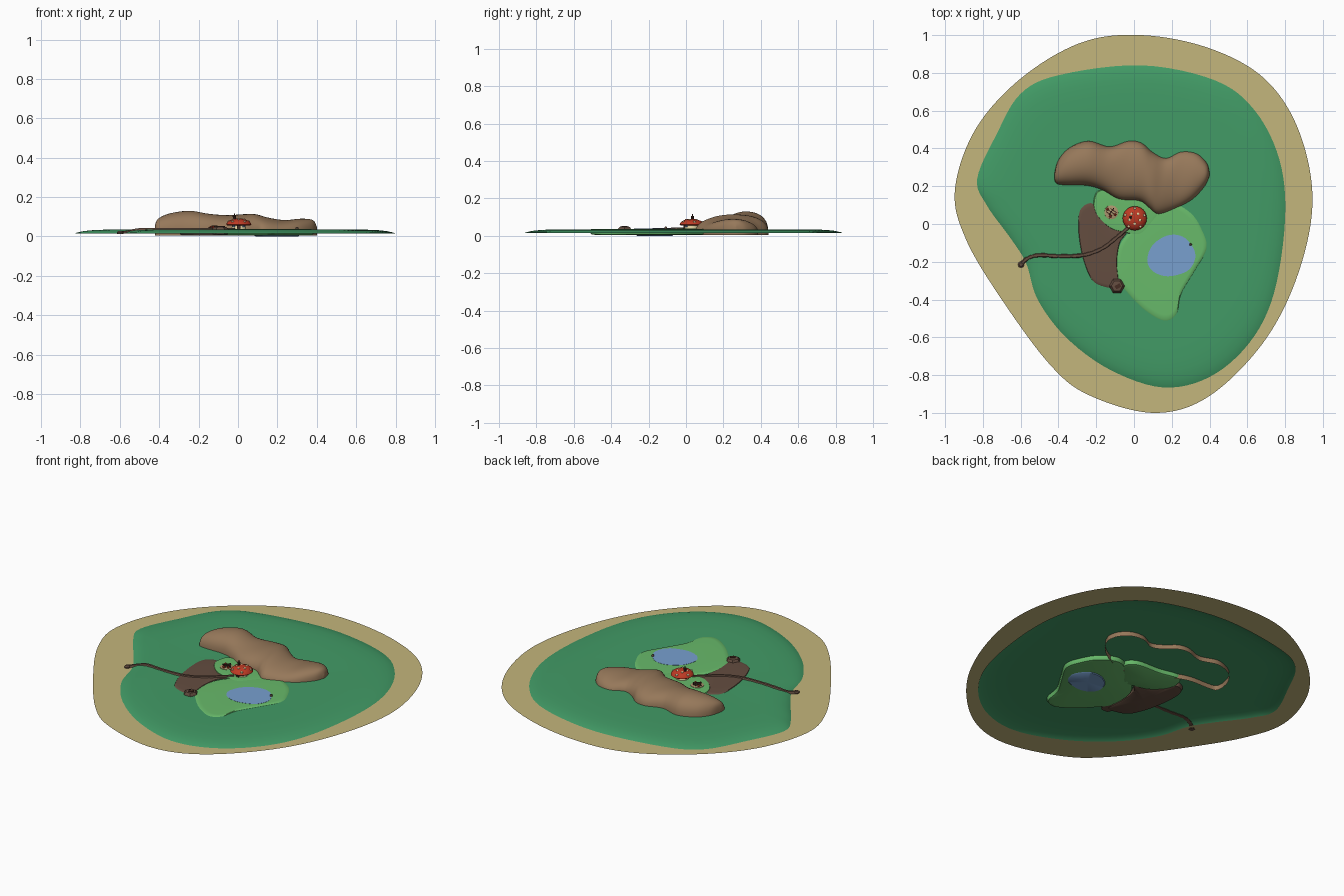
import bpy, bmesh, math
from mathutils import Vector, Matrix

if "Cube" in bpy.data.objects:
    bpy.data.objects.remove(bpy.data.objects["Cube"])


def material(name, r, g, b):
    m = bpy.data.materials.new(name)
    lin = [((c / 255 + 0.055) / 1.055) ** 2.4 for c in (r, g, b)]
    m.diffuse_color = (*lin, 1)
    m.use_nodes = True
    m.node_tree.nodes["Principled BSDF"].inputs["Base Color"].default_value = m.diffuse_color
    return m


SAND = material("sand", 196, 182, 124)
GRASS = material("grass_green", 66, 155, 102)
MEADOW = material("light_green", 104, 186, 106)
HILL = material("hill_brown", 150, 120, 90)
SOIL = material("soil_brown", 100, 77, 64)
WATER = material("water_blue", 120, 160, 207)
RED = material("cap_red", 190, 58, 36)
CREAM = material("cream", 226, 208, 160)
DARK = material("dark_wood", 70, 45, 35)
PLOT = material("plot_tan", 172, 150, 110)


def finish(name, bm, mat, angle=40):
    bmesh.ops.recalc_face_normals(bm, faces=bm.faces)
    me = bpy.data.meshes.new(name)
    bm.to_mesh(me)
    bm.free()
    me.materials.append(mat)
    me.shade_smooth()
    me.set_sharp_from_angle(angle=math.radians(angle))
    ob = bpy.data.objects.new(name, me)
    bpy.context.collection.objects.link(ob)
    return ob


def curve(pts, closed, n=6):
    """Catmull-Rom curve through points of any dimension."""
    pts = [Vector(p) for p in pts]
    k, out = len(pts), []
    get = (lambda i: pts[i % k]) if closed else (lambda i: pts[max(0, min(k - 1, i))])
    for i in range(k if closed else k - 1):
        a, b, c, d = get(i - 1), get(i), get(i + 1), get(i + 2)
        for j in range(n):
            t = j / n
            out.append(0.5 * (2 * b + (c - a) * t + (2 * a - 5 * b + 4 * c - d) * t * t
                              + (3 * b - a - 3 * c + d) * t ** 3))
    return out if closed else out + [pts[-1]]


def bridge(bm, a, b, closed=True):
    for i in range(len(a) if closed else len(a) - 1):
        j = (i + 1) % len(a)
        bm.faces.new((a[i], a[j], b[j], b[i]))


def slab(name, pts, levels, mat, centre, cap_start=True):
    """Stack of scaled copies of an outline, from (scale, z) levels, closed on top."""
    bm = bmesh.new()
    line, c = curve(pts, True), Vector(centre)
    rings = [[bm.verts.new((*(c + (p - c) * s), z)) for p in line] for s, z in levels]
    for a, b in zip(rings, rings[1:]):
        bridge(bm, a, b)
    tip = bm.verts.new((*c, levels[-1][1]))
    for i, v in enumerate(rings[-1]):
        bm.faces.new((v, rings[-1][(i + 1) % len(line)], tip))
    if cap_start:
        low = bm.verts.new((*c, levels[0][1]))
        for i, v in enumerate(rings[0]):
            bm.faces.new((v, low, rings[0][(i + 1) % len(line)]))
    return finish(name, bm, mat)


def lathe(name, profile, mat, at, seg=20):
    bm = bmesh.new()
    rings = [[bm.verts.new((at[0] + r * math.cos(i * math.tau / seg),
                            at[1] + r * math.sin(i * math.tau / seg), z))
              for i in range(seg)] for r, z in profile]
    for a, b in zip(rings, rings[1:]):
        bridge(bm, a, b)
    bm.faces.new(rings[0])
    bm.faces.new(rings[-1])
    return finish(name, bm, mat)


def box(name, at, size, mat, turn=0):
    bm = bmesh.new()
    bmesh.ops.create_cube(bm, size=1, matrix=Matrix.Translation(at)
                          @ Matrix.Rotation(turn, 4, 'Z') @ Matrix.Diagonal((*size, 1)))
    return finish(name, bm, mat)


# Ground outlines
shore = [(.04, 1), (-.28, .96), (-.6, .77), (-.84, .5), (-.948, .18), (-.89, -.08),
         (-.7, -.4), (-.44, -.75), (-.23, -.91), (.11, -1), (.4, -.91), (.69, -.62),
         (.87, -.26), (.945, .13), (.87, .5), (.69, .77), (.4, .93)]
lawn = [(.04, .84), (-.39, .79), (-.6, .69), (-.73, .47), (-.83, .24), (-.78, .1),
        (-.65, -.08), (-.57, -.21), (-.51, -.4), (-.36, -.6), (-.13, -.77), (.15, -.865),
        (.4, -.81), (.61, -.63), (.74, -.37), (.8, .03), (.77, .34), (.64, .6), (.43, .76)]

# Beach: flat ring between the shore and the lawn
bm = bmesh.new()
outer, inner = curve(shore, True, 19), curve(lawn, True, 17)
bridge(bm, [bm.verts.new((p.x, p.y, .014)) for p in outer],
       [bm.verts.new((p.x * .99, p.y * .99, .014)) for p in inner])
for f in bm.faces:
    f.normal_update()
finish("beach", bm, SAND)
beach = bpy.data.objects["beach"].data
if beach.polygons[0].normal.z < 0:
    beach.flip_normals()

# Lawn: thin open mound
slab("lawn", lawn, [(1, .014), (.985, .019), (.95, .026), (.9, .031), (.82, .034),
                    (.7, .034), (.5, .032), (.25, .032)], GRASS, (0, 0), False)

# Soil and meadow patches poking through the lawn
soil = [(-.22, .11), (-.275, .09), (-.295, .03), (-.29, -.08), (-.265, -.2), (-.22, -.3),
        (-.15, -.335), (-.085, -.33), (-.09, -.2), (-.075, -.1), (-.04, -.04),
        (-.12, -.02), (-.18, .04)]
meadow = [(.19, .11), (.3, .06), (.36, -.03), (.385, -.13), (.32, -.25), (.25, -.37),
          (.225, -.48), (.16, -.515), (.06, -.46), (-.03, -.37), (-.085, -.29),
          (-.09, -.16), (-.05, -.07), (.06, .03)]
yard = [(-.18, .18), (-.215, .12), (-.2, .05), (-.13, -.02), (-.05, -.045), (.03, -.055),
        (.08, -.01), (.15, .09), (.1, .15), (-.05, .16)]
for name, pts, mat, c, top in (("soil_patch", soil, SOIL, (-.18, -.13), .036),
                               ("meadow", meadow, MEADOW, (.15, -.17), .037),
                               ("yard", yard, MEADOW, (-.05, .05), .038)):
    slab(name, pts, [(.9, .004), (.97, .008), (1, .02), (1, .031), (.97, top - .001),
                     (.9, top), (.5, top)], mat, c)

# Pond
pond = [(.07, -.19), (.1, -.11), (.18, -.06), (.26, -.068), (.315, -.13), (.322, -.19),
        (.28, -.25), (.18, -.277), (.1, -.25)]
slab("pond", pond, [(.85, 0), (.97, .012), (1, .025), (1, .038), (.5, .038)],
     WATER, (.195, -.168))

# Hill: arched ribs from front foot to back foot (fx, fy, bx, by, height)
ribs = [(-.422, .245, -.422, .265, .055), (-.41, .213, -.40, .34, .09),
        (-.35, .205, -.34, .405, .117), (-.25, .203, -.24, .44, .13),
        (-.17, .18, -.13, .41, .115), (-.08, .13, -.03, .44, .108),
        (.03, .12, .04, .43, .113), (.085, .08, .10, .38, .112),
        (.13, .05, .17, .35, .096), (.22, .08, .25, .385, .083),
        (.31, .13, .33, .375, .09), (.375, .2, .385, .325, .083),
        (.4, .255, .4, .275, .05)]
bm = bmesh.new()
rows = []
for fx, fy, bx, by, h in curve(ribs, False, 5):
    row = []
    for i in range(25):
        a = math.pi * i / 24
        t, z = (1 - math.cos(a)) / 2, .004 + (h - .004) * max(0, math.sin(a)) ** .65
        row.append(bm.verts.new((fx + (bx - fx) * t, fy + (by - fy) * t, z)))
    rows.append(row)
for a, b in zip(rows, rows[1:]):
    bridge(bm, a, b, False)
bm.faces.new(rows[0])
bm.faces.new(rows[-1])
finish("hill", bm, HILL, 60)

# Winding path, raised a little over the ground
track = curve([(-.6, -.215, .024), (-.56, -.18, .03), (-.5, -.165, .042), (-.4, -.17, .042),
               (-.27, -.165, .042), (-.17, -.13, .042), (-.09, -.07, .043),
               (-.02, -.01, .043)], False, 6)
bm = bmesh.new()
rows = []
for i, p in enumerate(track):
    d = track[min(i + 1, len(track) - 1)] - track[max(i - 1, 0)]
    side = Vector((-d.y, d.x, 0)).normalized() * (.012 if i % 3 else .0095)
    rows.append([bm.verts.new(v) for v in (
        p - side - Vector((0, 0, .012)), p - side * .6, p + side * .6,
        p + side - Vector((0, 0, .012)))])
for a, b in zip(rows, rows[1:]):
    bridge(bm, a, b)
bm.faces.new(rows[0])
bm.faces.new(rows[-1])
finish("path", bm, SOIL)
lathe("path_end_stone", [(.017, .012), (.017, .02), (.01, .027)], SOIL, (-.598, -.215), 8)

# Hollow rock by the soil patch, and post by the pond
lathe("rock", [(.042, .01), (.042, .035), (.03, .048), (.015, .05)], SOIL, (-.09, -.328), 6)
box("rock_opening", (-.085, -.33, .051), (.03, .02, .004), DARK, .5)
lathe("pond_post", [(.007, .03), (.007, .045), (.004, .049)], SOIL, (.3, -.108), 8)

# Round cottage with a domed cap
home = (.004, .03)
lathe("cottage_wall", [(.04, .03), (.036, .045), (.032, .066)], CREAM, home)
lathe("cottage_roof", [(.03, .062), (.058, .056), (.064, .061), (.06, .07), (.048, .08),
                       (.03, .087), (.012, .09)], RED, home, 24)
for i in range(10):
    a = i * math.tau / 10 + .3
    r, z = ((.052, .077), (.029, .087))[i % 2]
    lathe("roof_spot", [(.0075, z - .005), (.007, z + .001), (.004, z + .003)], CREAM,
          (home[0] + r * math.cos(a), home[1] + r * math.sin(a)), 10)
lathe("chimney", [(.007, .08), (.007, .098), (.009, .1), (.009, .105)], DARK, (-.018, .035), 8)
box("chimney_pipe", (-.018, .035, .11), (.005, .005, .012), DARK)
box("door", (.004, -.008, .046), (.018, .009, .026), DARK)
for s in (-1, 1):
    box("window", (.004 + s * .026, .002, .052), (.01, .008, .01), WATER, s * .75)

# Garden plot with rows and a small fence
lathe("garden_plot", [(.038, .034), (.037, .04), (.03, .042)], PLOT, (-.12, .062), 12)
for i in range(3):
    box("garden_row", (-.132 + i * .012, .055 + i * .008, .045), (.04, .005, .008), DARK, -.6)
box("garden_stake", (-.12, .065, .05), (.005, .045, .012), DARK, -.6)
for x, y in ((-.14, .078), (-.1, .05), (-.125, .04)):
    lathe("garden_sprout", [(.006, .04), (.007, .047), (.003, .052)], RED, (x, y), 8)
